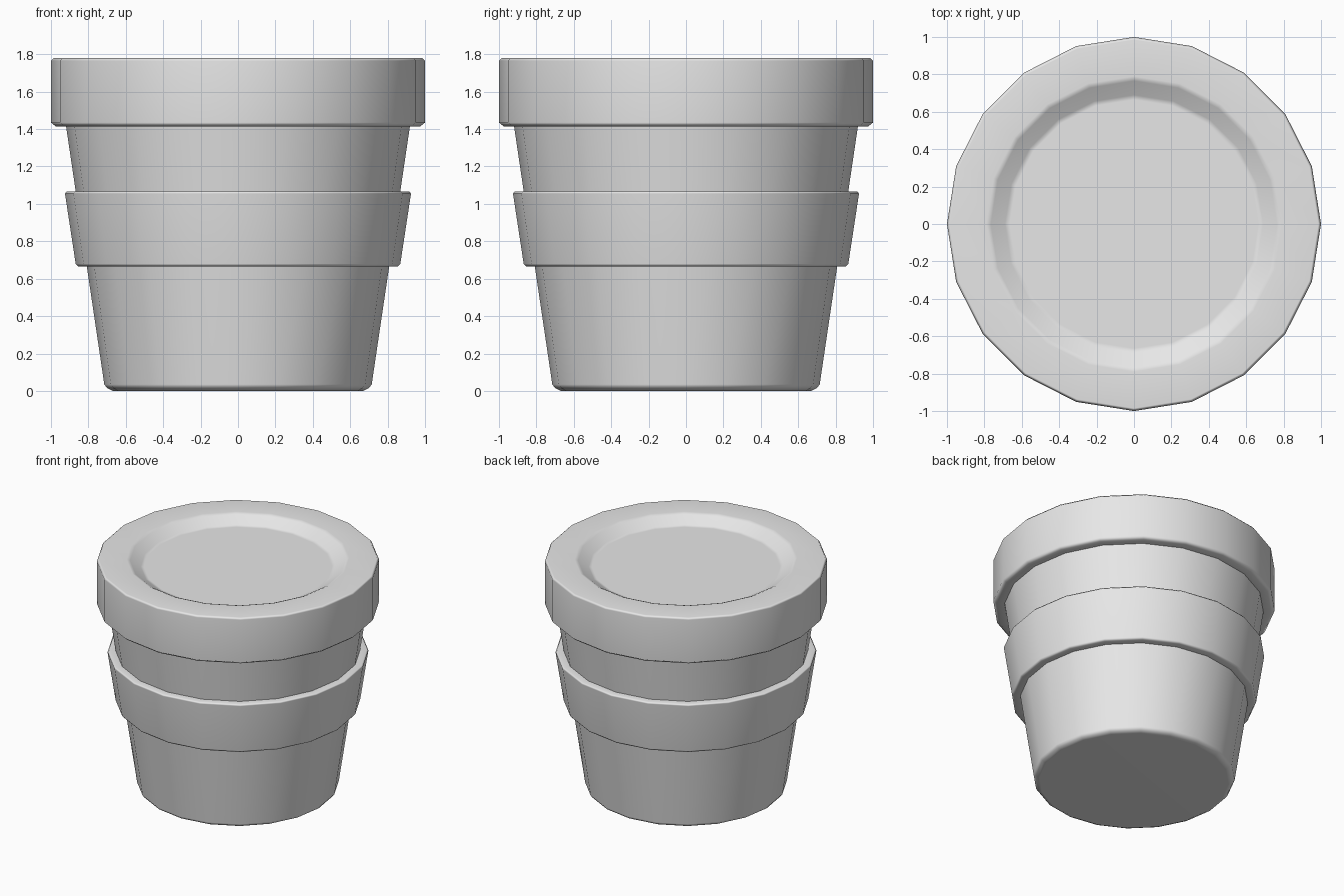
import bpy
import bmesh
from math import cos, sin, pi, radians

SIDES = 20

cube = bpy.data.objects.get("Cube")
if cube:
    bpy.data.objects.remove(cube, do_unlink=True)

# One plain grey for the whole pot
grey = bpy.data.materials.new("plain grey")
grey.use_nodes = True
grey.diffuse_color = (0.8, 0.8, 0.8, 1)
grey.node_tree.nodes["Principled BSDF"].inputs["Base Color"].default_value = (0.8, 0.8, 0.8, 1)


def lathe(name, profile, cap_start=False, cap_end=False):
    """Spin a (radius, height) profile, listed bottom to top, round the z axis."""
    bm = bmesh.new()
    rings = []
    for r, z in profile:
        rings.append([bm.verts.new((r * cos(2 * pi * i / SIDES), r * sin(2 * pi * i / SIDES), z))
                      for i in range(SIDES)])
    for low, high in zip(rings, rings[1:]):
        for i in range(SIDES):
            j = (i + 1) % SIDES
            bm.faces.new((low[i], low[j], high[j], high[i]))
    if cap_start:
        bm.faces.new(rings[0][::-1])
    if cap_end:
        bm.faces.new(rings[-1])
    mesh = bpy.data.meshes.new(name)
    bm.to_mesh(mesh)
    bm.free()
    mesh.materials.append(grey)
    obj = bpy.data.objects.new(name, mesh)
    bpy.context.collection.objects.link(obj)
    # Smooth sides and soft chamfers, with flat faces kept flat
    bpy.ops.object.select_all(action="DESELECT")
    obj.select_set(True)
    bpy.context.view_layer.objects.active = obj
    bpy.ops.object.shade_smooth_by_angle(angle=radians(60))
    weighted = obj.modifiers.new("soft edges", "WEIGHTED_NORMAL")
    weighted.keep_sharp = True
    return obj


# Tapered body with a chamfered foot
lathe("body", [(0.67, 0), (0.70, 0.015), (0.715, 0.035), (0.92, 1.42)], cap_start=True)

# Raised band round the middle
lathe("band", [(0.805, 0.665), (0.855, 0.665), (0.868, 0.68),
               (0.925, 1.055), (0.915, 1.067), (0.868, 1.067)])

# Wide lid with a shallow dished top
lathe("lid", [(0.92, 1.415), (0.975, 1.415), (1, 1.435), (1, 1.765), (0.985, 1.78),
              (0.79, 1.78), (0.765, 1.77), (0.69, 1.722), (0.665, 1.717)], cap_end=True)
